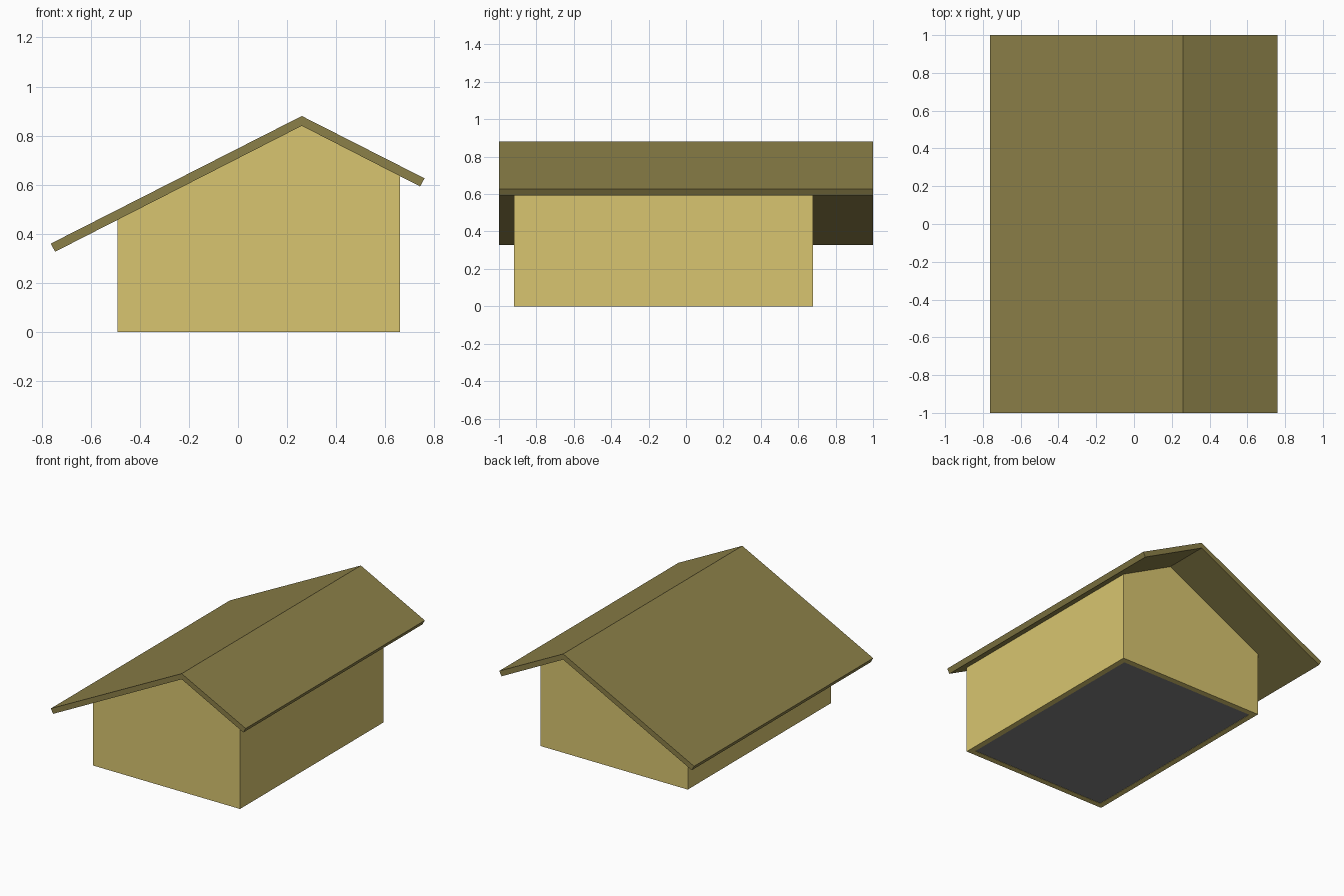
import bpy
import bmesh

if "Cube" in bpy.data.objects:
    bpy.data.objects.remove(bpy.data.objects["Cube"])

RIDGE_X, RIDGE_Z = 0.26, 0.88      # outer ridge line
SLOPE = 0.51
DROP = 0.04                        # vertical distance to the roof underside
X0, X1, Y0, Y1 = -0.49, 0.66, -0.92, 0.68
WALL = 0.04


def material(name, rgb):
    m = bpy.data.materials.new(name)
    m.diffuse_color = (*rgb, 1)
    m.use_nodes = True
    m.node_tree.nodes["Principled BSDF"].inputs["Base Color"].default_value = m.diffuse_color
    return m


def prism(name, profile, y0, y1, mat, skip=(), caps=True):
    """Extrude an (x, z) profile along y, leaving out the listed side faces."""
    bm = bmesh.new()
    front = [bm.verts.new((x, y0, z)) for x, z in profile]
    back = [bm.verts.new((x, y1, z)) for x, z in profile]
    n = len(profile)
    if caps:
        bm.faces.new(front)
        bm.faces.new(back[::-1])
    for i in range(n):
        if i not in skip:
            j = (i + 1) % n
            bm.faces.new((front[j], front[i], back[i], back[j]))
    bmesh.ops.recalc_face_normals(bm, faces=bm.faces)
    mesh = bpy.data.meshes.new(name)
    bm.to_mesh(mesh)
    bm.free()
    mesh.materials.append(mat)
    obj = bpy.data.objects.new(name, mesh)
    bpy.context.collection.objects.link(obj)
    return obj


def under(x):
    """Height of the roof underside at x."""
    return RIDGE_Z - DROP - SLOPE * abs(x - RIDGE_X)


wall_mat = material("wall_paint", (0.69, 0.56, 0.16))
roof_mat = material("roof_paint", (0.26, 0.215, 0.065))
floor_mat = material("floor_grey", (0.22, 0.22, 0.22))

# Gabled walls, open at top and bottom, thickened inward
walls = prism("walls", [(X0, 0), (X1, 0), (X1, under(X1)),
                        (RIDGE_X, under(RIDGE_X)), (X0, under(X0))],
              Y0, Y1, wall_mat, skip=(0, 2, 3))
# Outward normals for the open shell
bm = bmesh.new()
bm.from_mesh(walls.data)
centre = (X0 + X1) / 2, (Y0 + Y1) / 2
for f in bm.faces:
    f.normal_update()
    c = f.calc_center_median()
    if f.normal.x * (c.x - centre[0]) + f.normal.y * (c.y - centre[1]) < 0:
        f.normal_flip()
bm.to_mesh(walls.data)
bm.free()
solid = walls.modifiers.new("thickness", 'SOLIDIFY')
solid.thickness = WALL
solid.offset = -1
solid.use_even_offset = True

# Lopsided roof: long left slope, short right slope, square-cut eaves
prism("roof", [(-0.763, 0.36), (-0.745, 0.327), (RIDGE_X, RIDGE_Z - DROP),
               (0.742, 0.593), (0.76, 0.626), (RIDGE_X, RIDGE_Z)],
      -1, 1, roof_mat)

# Floor slab inside the walls
prism("floor", [(X0 + WALL, 0.002), (X1 - WALL, 0.002),
                (X1 - WALL, 0.04), (X0 + WALL, 0.04)],
      Y0 + WALL, Y1 - WALL, floor_mat)
